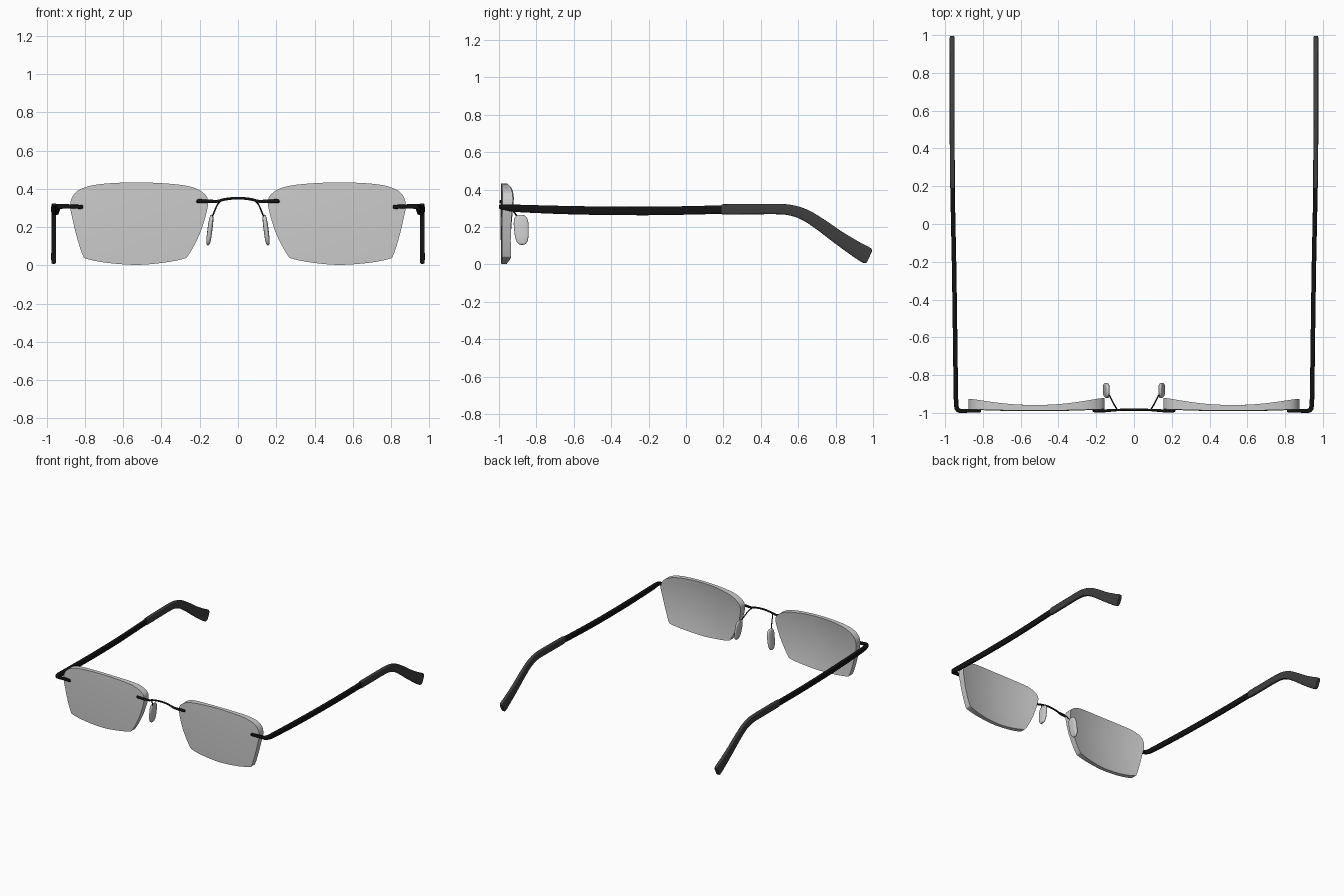
import bpy, bmesh, math
from mathutils import Vector

if "Cube" in bpy.data.objects:
    bpy.data.objects.remove(bpy.data.objects["Cube"])


def material(name, rgba):
    m = bpy.data.materials.new(name)
    m.diffuse_color = rgba
    m.use_nodes = True
    m.node_tree.nodes["Principled BSDF"].inputs["Base Color"].default_value = m.diffuse_color
    return m


BLACK = material("black metal", (0.006, 0.006, 0.006, 1))
DARK = material("dark plastic", (0.048, 0.048, 0.048, 1))
GLASS = material("grey glass", (0.59, 0.59, 0.59, 0.6))
CLEAR = material("clear pad", (0.62, 0.62, 0.62, 0.7))


def spline(points, steps, closed=False):
    """Catmull-Rom through points of any dimension."""
    n = len(points)
    get = (lambda i: points[i % n]) if closed else (lambda i: points[min(max(i, 0), n - 1)])
    out = []
    for i in range(n if closed else n - 1):
        a, b, c, d = (get(i + k) for k in (-1, 0, 1, 2))
        for s in range(steps):
            t = s / steps
            out.append([0.5 * (2 * q + (r - p) * t + (2 * p - 5 * q + 4 * r - u) * t * t
                               + (3 * q - p - 3 * r + u) * t ** 3)
                        for p, q, r, u in zip(a, b, c, d)])
    if not closed:
        out.append(list(points[-1]))
    return out


def finish(name, bm, mat, mirror=True, angle=40):
    bmesh.ops.recalc_face_normals(bm, faces=bm.faces)
    mesh = bpy.data.meshes.new(name)
    bm.to_mesh(mesh)
    bm.free()
    ob = bpy.data.objects.new(name, mesh)
    bpy.context.collection.objects.link(ob)
    mesh.materials.append(mat)
    bpy.ops.object.select_all(action='DESELECT')
    ob.select_set(True)
    bpy.context.view_layer.objects.active = ob
    bpy.ops.object.shade_smooth_by_angle(angle=math.radians(angle))
    if mirror:
        ob.modifiers.new("mirror", 'MIRROR').use_mirror_merge = False
    return ob


def bridge_rings(bm, a, b):
    n = len(a)
    for i in range(n):
        bm.faces.new((a[i], a[(i + 1) % n], b[(i + 1) % n], b[i]))


def sweep(name, stations, mat, steps=6, mirror=True, power=2.0, sides=16, angle=40):
    """Stations are x, y, z, width, height; the section is a superellipse."""
    path = spline(stations, steps)
    bm = bmesh.new()
    rings = []
    for i, (x, y, z, w, h) in enumerate(path):
        p0, p1 = path[max(i - 1, 0)], path[min(i + 1, len(path) - 1)]
        tangent = (Vector(p1[:3]) - Vector(p0[:3])).normalized()
        side = tangent.cross(Vector((0, 0, 1))).normalized()
        up = side.cross(tangent)
        ring = []
        for k in range(sides):
            t = 2 * math.pi * (k + 0.5) / sides
            c, s = math.cos(t), math.sin(t)
            u = math.copysign(abs(c) ** (2 / power), c) * w / 2
            v = math.copysign(abs(s) ** (2 / power), s) * h / 2
            ring.append(bm.verts.new(Vector((x, y, z)) + side * u + up * v))
        rings.append(ring)
    for a, b in zip(rings, rings[1:]):
        bridge_rings(bm, a, b)
    bm.faces.new(rings[0])
    bm.faces.new(rings[-1])
    return finish(name, bm, mat, mirror, angle)


# Lenses: slightly convex front, concave back, thick at the edge
outline = spline([(0.53, 0.434), (0.70, 0.427), (0.80, 0.408), (0.856, 0.374), (0.877, 0.315),
                  (0.862, 0.23), (0.84, 0.14), (0.812, 0.055), (0.79, 0.034), (0.68, 0.013),
                  (0.53, 0.003), (0.40, 0.013), (0.295, 0.032), (0.258, 0.055), (0.200, 0.165),
                  (0.165, 0.275), (0.157, 0.34), (0.180, 0.378), (0.243, 0.410), (0.36, 0.427)],
                 5, closed=True)
CX, CZ = 0.525, 0.22
bm = bmesh.new()
rims = []
for base, k in ((-0.991, 0.07), (-0.975, 0.36)):
    rings = []
    for j in range(1, 9):
        ring = []
        for x, z in outline:
            dx, dz = (x - CX) * j / 8, (z - CZ) * j / 8
            ring.append(bm.verts.new((CX + dx, base + k * (dx * dx + dz * dz), CZ + dz)))
        rings.append(ring)
    centre = bm.verts.new((CX, base, CZ))
    n = len(outline)
    for i in range(n):
        bm.faces.new((centre, rings[0][i], rings[0][(i + 1) % n]))
    for a, b in zip(rings, rings[1:]):
        bridge_rings(bm, a, b)
    rims.append(rings[-1])
bridge_rings(bm, *rims)
finish("lens", bm, GLASS)

# Temple arms: pin on the lens, rounded corner, long gently bowed arm
sweep("temple_arm", [(0.812, -0.989, 0.306, 0.010, 0.010), (0.818, -0.989, 0.306, 0.020, 0.020),
                     (0.87, -0.989, 0.308, 0.020, 0.022), (0.920, -0.989, 0.309, 0.022, 0.026),
                     (0.934, -0.982, 0.308, 0.024, 0.028), (0.940, -0.965, 0.306, 0.024, 0.032),
                     (0.943, -0.90, 0.300, 0.024, 0.040), (0.947, -0.60, 0.290, 0.024, 0.045),
                     (0.952, -0.25, 0.286, 0.024, 0.046), (0.957, 0.0, 0.289, 0.024, 0.046),
                     (0.961, 0.20, 0.294, 0.024, 0.046)], BLACK, power=4)

# Temple tips: plastic ends bending down behind the ear
sweep("temple_tip", [(0.961, 0.195, 0.295, 0.020, 0.046), (0.961, 0.203, 0.295, 0.026, 0.055),
                     (0.962, 0.35, 0.296, 0.026, 0.056), (0.963, 0.50, 0.296, 0.026, 0.056),
                     (0.963, 0.57, 0.288, 0.026, 0.058), (0.963, 0.64, 0.263, 0.026, 0.062),
                     (0.963, 0.72, 0.213, 0.026, 0.067), (0.963, 0.82, 0.141, 0.026, 0.074),
                     (0.963, 0.91, 0.082, 0.026, 0.084), (0.963, 0.957, 0.054, 0.026, 0.090),
                     (0.963, 0.973, 0.045, 0.026, 0.084), (0.963, 0.981, 0.041, 0.024, 0.066)],
      DARK, power=5, sides=20)

# Bridge: straight pins on the lenses with a thin arch between
half = [(0.215, -0.989, 0.336, 0.010, 0.010), (0.208, -0.989, 0.336, 0.016, 0.020),
        (0.155, -0.989, 0.335, 0.016, 0.020), (0.110, -0.986, 0.335, 0.014, 0.016),
        (0.075, -0.984, 0.344, 0.012, 0.014), (0.035, -0.983, 0.350, 0.012, 0.014)]
sweep("bridge", [(-x, *r) for x, *r in half] + [(0, -0.983, 0.352, 0.012, 0.014)] + half[::-1],
      BLACK, mirror=False)

# Nose pad wires
sweep("nose_pad_arm", [(0.088, -0.984, 0.339, 0.008, 0.008), (0.100, -0.965, 0.328, 0.008, 0.008),
                       (0.114, -0.940, 0.305, 0.008, 0.008), (0.128, -0.912, 0.270, 0.008, 0.008),
                       (0.144, -0.890, 0.235, 0.008, 0.008)], BLACK, sides=10)

# Nose pads: flattened rounded discs, leaning outward and narrower at the bottom
bm = bmesh.new()
bmesh.ops.create_uvsphere(bm, u_segments=32, v_segments=16, radius=1)
for v in bm.verts:
    x, y, z = v.co.z, v.co.x, v.co.y
    r = math.hypot(y, z)
    if r > 1e-5:
        c, s = y / r, z / r
        q = r ** 0.7 * (abs(c) ** 3 + abs(s) ** 3) ** (-1 / 3)
        y, z = c * q, s * q
    x = math.copysign(abs(x) ** 0.6, x)
    v.co = (0.147 + x * 0.013 - z * 0.010, -0.880 - 0.004 * z + y * (0.039 + 0.004 * z),
            0.185 + z * 0.080)
finish("nose_pad", bm, CLEAR)
